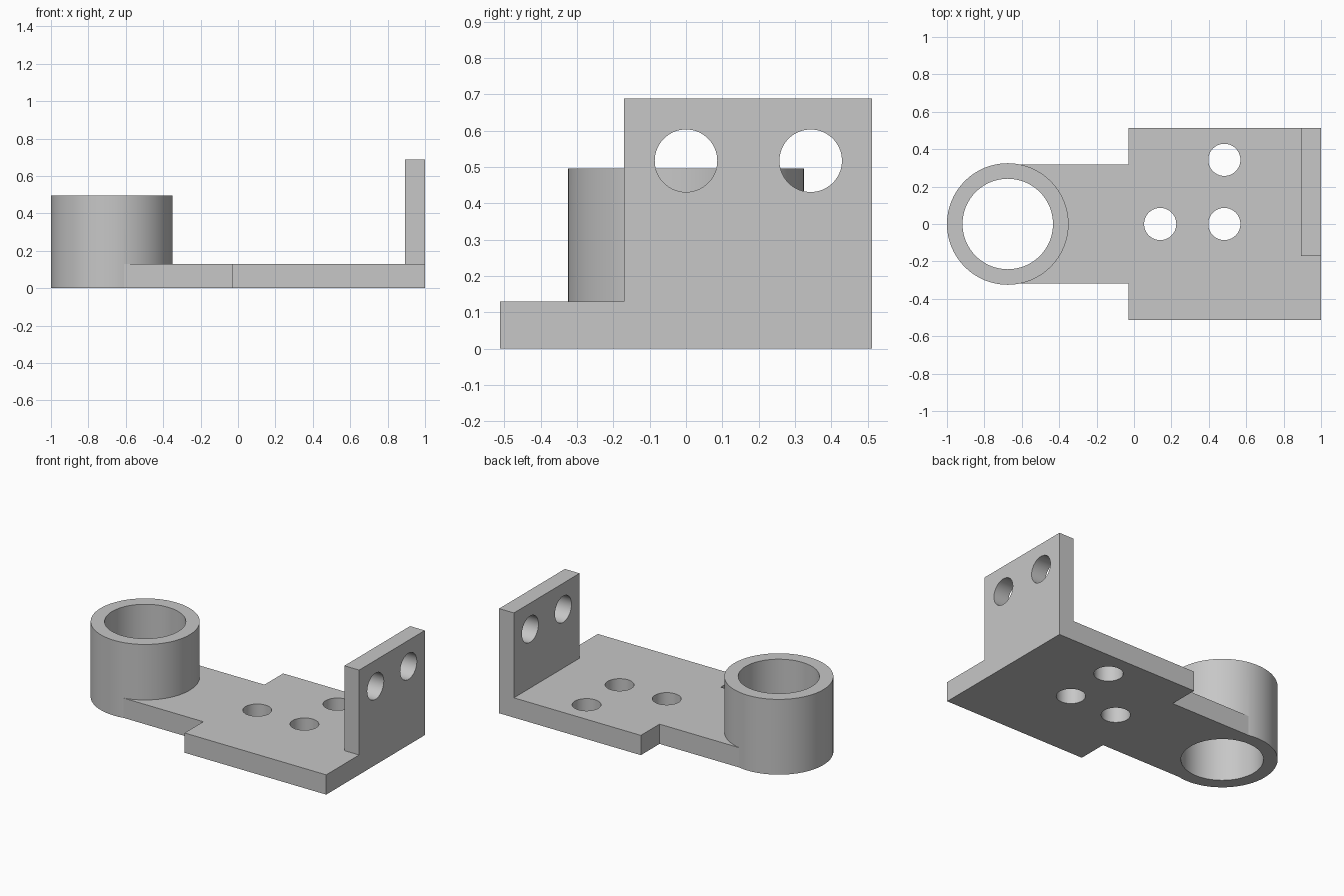
import bpy
import bmesh
import math

cube = bpy.data.objects.get("Cube")
if cube:
    bpy.data.objects.remove(cube, do_unlink=True)

THICK = 0.13            # base plate thickness
RING_X, RING_R, BORE_R = -0.675, 0.325, 0.242
RING_H, WALL_H = 0.495, 0.688
HOLE_R = 0.086
SEGMENTS = 64

grey = bpy.data.materials.new("light grey")
grey.use_nodes = True
grey.diffuse_color = (0.57, 0.57, 0.57, 1)
grey.node_tree.nodes["Principled BSDF"].inputs["Base Color"].default_value = grey.diffuse_color


def extrude_outline(name, points, z0, z1):
    """Flat outline extruded straight up into a solid."""
    bm = bmesh.new()
    face = bm.faces.new([bm.verts.new((x, y, z0)) for x, y in points])
    out = bmesh.ops.extrude_face_region(bm, geom=[face])
    top = [v for v in out["geom"] if isinstance(v, bmesh.types.BMVert)]
    bmesh.ops.translate(bm, verts=top, vec=(0, 0, z1 - z0))
    bmesh.ops.recalc_face_normals(bm, faces=bm.faces)
    mesh = bpy.data.meshes.new(name)
    bm.to_mesh(mesh)
    bm.free()
    mesh.materials.append(grey)
    obj = bpy.data.objects.new(name, mesh)
    bpy.context.collection.objects.link(obj)
    return obj


def cylinder(name, radius, depth, location, along_x=False):
    turn = math.pi / 2 if along_x else 0
    bpy.ops.mesh.primitive_cylinder_add(vertices=SEGMENTS, radius=radius, depth=depth,
                                        location=location, rotation=(0, turn, 0))
    obj = bpy.context.object
    obj.name = name
    obj.data.materials.append(grey)
    return obj


def combine(target, tool, operation):
    """Apply a boolean and remove the tool."""
    bpy.context.view_layer.objects.active = target
    mod = target.modifiers.new(operation.lower(), 'BOOLEAN')
    mod.operation, mod.solver, mod.object = operation, 'EXACT', tool
    bpy.ops.object.modifier_apply(modifier=mod.name)
    bpy.data.objects.remove(tool, do_unlink=True)


# Base plate with the narrower neck reaching into the ring
half = [(-0.62, 0.318), (-0.03, 0.318), (-0.03, 0.512), (1, 0.512)]
outline = half + [(x, -y) for x, y in reversed(half)]
bracket = extrude_outline("mounting_bracket", outline, 0, THICK)

# Upright wall at the end
wall = extrude_outline("end_wall", [(0.893, -0.17), (1, -0.17), (1, 0.512), (0.893, 0.512)], 0, WALL_H)
combine(bracket, wall, 'UNION')

# Ring sleeve
sleeve = cylinder("ring_sleeve", RING_R, RING_H, (RING_X, 0, RING_H / 2))
combine(bracket, sleeve, 'UNION')
combine(bracket, cylinder("bore_cutter", BORE_R, 2, (RING_X, 0, 0.3)), 'DIFFERENCE')

# Plate holes
for x, y in [(0.14, 0), (0.483, 0), (0.483, 0.343)]:
    combine(bracket, cylinder("plate_hole_cutter", HOLE_R, 0.5, (x, y, 0.06)), 'DIFFERENCE')

# Wall holes
for y in (0, 0.343):
    combine(bracket, cylinder("wall_hole_cutter", HOLE_R, 0.4, (0.95, y, 0.517), True), 'DIFFERENCE')

# Smooth the round faces, keep every edge sharp
bpy.ops.object.select_all(action='DESELECT')
bracket.select_set(True)
bpy.context.view_layer.objects.active = bracket
bpy.ops.object.shade_smooth_by_angle(angle=math.radians(8))
